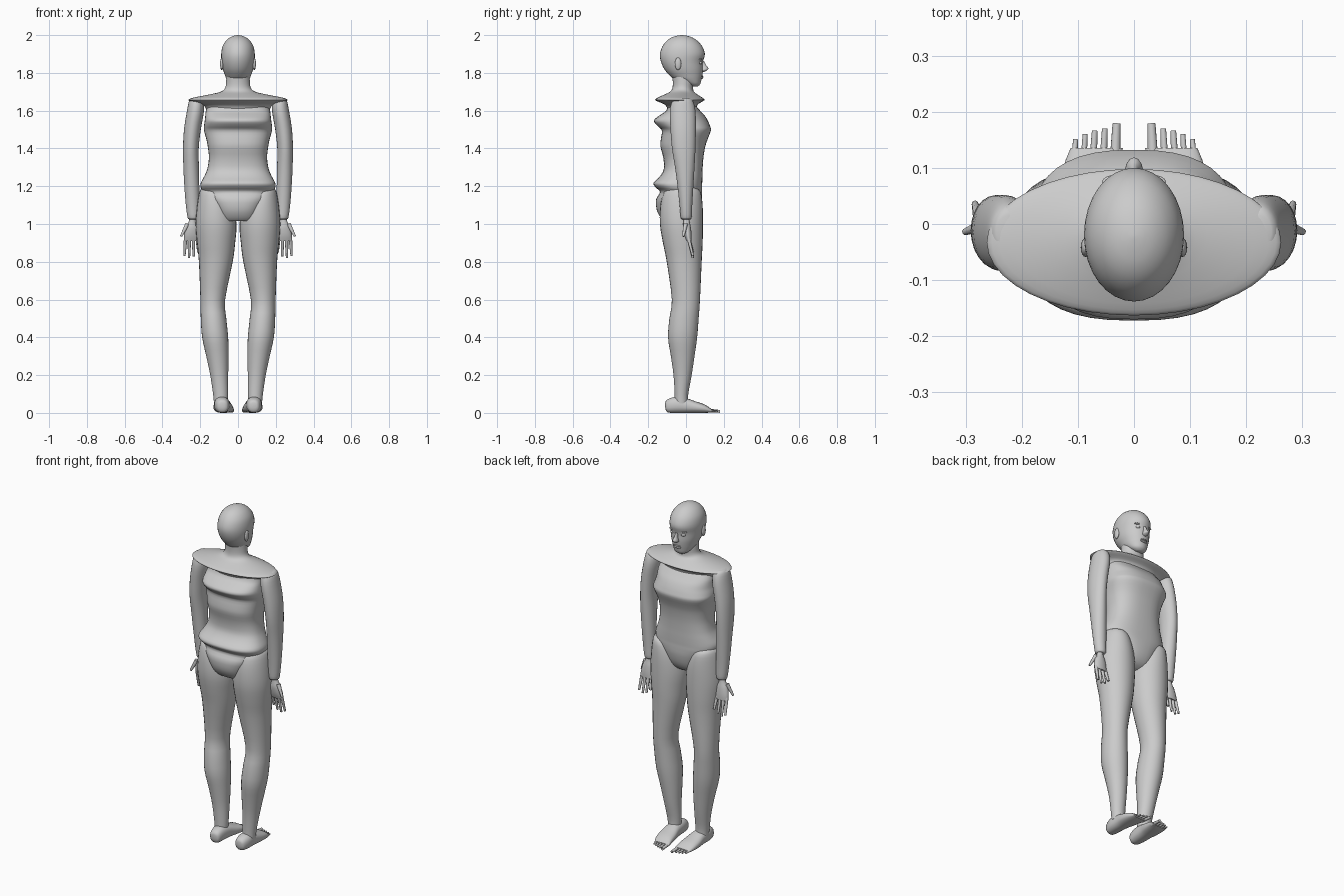
import bpy, bmesh, math
from mathutils import Vector


def finish(name, bm, mirror=False, angle=50):
    bmesh.ops.recalc_face_normals(bm, faces=bm.faces)
    me = bpy.data.meshes.new(name)
    bm.to_mesh(me)
    bm.free()
    ob = bpy.data.objects.new(name, me)
    bpy.context.collection.objects.link(ob)
    bpy.ops.object.select_all(action='DESELECT')
    ob.select_set(True)
    bpy.context.view_layer.objects.active = ob
    bpy.ops.object.shade_smooth_by_angle(angle=math.radians(angle))
    if mirror:
        ob.modifiers.new("mirror", 'MIRROR').use_mirror_merge = False
    return ob


def spline(secs, steps):
    out = []
    for i in range(len(secs) - 1):
        p0, p1 = secs[max(i - 1, 0)], secs[i]
        p2, p3 = secs[i + 1], secs[min(i + 2, len(secs) - 1)]
        for k in range(steps):
            t = k / steps
            out.append([0.5 * (2 * b + (c - a) * t + (2 * a - 5 * b + 4 * c - d) * t * t
                               + (3 * b - a - 3 * c + d) * t ** 3)
                        for a, b, c, d in zip(p0, p1, p2, p3)])
    return out + [secs[-1]]


def loft(name, secs, axis='z', n=24, power=2.0, steps=3, mirror=False):
    """Skin oval rings; section = (position, x0, x1, other0, other1)."""
    bm = bmesh.new()
    rings = []
    for t, x0, x1, b0, b1 in spline(secs, steps):
        ring = []
        for k in range(n):
            a = 2 * math.pi * k / n
            c, s = math.cos(a), math.sin(a)
            u = math.copysign(abs(c) ** (2 / power), c)
            v = math.copysign(abs(s) ** (2 / power), s)
            x = (x0 + x1) / 2 + u * (x1 - x0) / 2
            b = (b0 + b1) / 2 + v * (b1 - b0) / 2
            ring.append(bm.verts.new((x, b, t) if axis == 'z' else (x, t, b)))
        rings.append(ring)
    for r, q in zip(rings, rings[1:]):
        for k in range(n):
            bm.faces.new((r[k], r[(k + 1) % n], q[(k + 1) % n], q[k]))
    bm.faces.new(rings[0])
    bm.faces.new(rings[-1])
    return finish(name, bm, mirror)


def sym(rows):
    return [(z, -w, w, yb, yf) for z, w, yb, yf in rows]


def digit(name, p, q, r0, r1):
    p, q = Vector(p), Vector(q)
    d = q - p
    bm = bmesh.new()
    bmesh.ops.create_cone(bm, cap_ends=True, segments=10, radius1=r0, radius2=r1, depth=d.length)
    bmesh.ops.rotate(bm, verts=bm.verts, matrix=Vector((0, 0, 1)).rotation_difference(d).to_matrix())
    bmesh.ops.translate(bm, verts=bm.verts, vec=(p + q) / 2)
    finish(name, bm, True)


def ball(name, loc, size, mirror=True):
    bm = bmesh.new()
    bmesh.ops.create_uvsphere(bm, u_segments=16, v_segments=10, radius=1)
    bmesh.ops.scale(bm, verts=bm.verts, vec=size)
    bmesh.ops.translate(bm, verts=bm.verts, vec=loc)
    finish(name, bm, mirror)


# head
loft("head", sym([(1.727, .02, .03, .06), (1.74, .042, 0, .075), (1.765, .06, -.06, .082),
                  (1.79, .07, -.09, .087), (1.82, .08, -.115, .09), (1.86, .087, -.133, .09),
                  (1.90, .089, -.138, .1), (1.94, .082, -.125, .086), (1.97, .064, -.102, .06),
                  (1.988, .042, -.075, .032), (1.997, .02, -.046, .003), (2.0, .003, -.025, -.019)]), n=32)

# face details
loft("nose", sym([(1.806, .006, .08, .098), (1.814, .016, .075, .112), (1.824, .014, .075, .119),
                  (1.84, .009, .075, .107), (1.862, .008, .075, .096)]), n=12)
for z, h in ((1.783, .005), (1.774, .006)):
    ball("lip", (0, .081, z), (.022, .011, h), False)
ball("eye", (.034, .074, 1.853), (.014, .012, .008))
ball("brow", (.035, .075, 1.872), (.022, .012, .005))
ball("ear", (.086, -.042, 1.848), (.009, .017, .033))

# neck spreading into the shoulder plate
loft("neck_and_shoulder_plate", sym([(1.80, .06, -.075, .035), (1.755, .063, -.07, .04),
     (1.72, .068, -.072, .038), (1.70, .092, -.085, .042), (1.685, .155, -.115, .062),
     (1.668, .24, -.153, .088), (1.658, .262, -.163, .098), (1.65, .25, -.153, .09),
     (1.63, .185, -.11, .06), (1.60, .165, -.095, .06)]), n=40)

# torso with ridged back
loft("torso", sym([(1.64, .16, -.09, .04), (1.60, .17, -.105, .075), (1.575, .173, -.14, .098),
     (1.548, .176, -.17, .115), (1.52, .18, -.152, .127), (1.495, .18, -.128, .132),
     (1.45, .168, -.133, .115), (1.41, .16, -.135, .102), (1.35, .154, -.12, .092),
     (1.29, .163, -.118, .088), (1.25, .18, -.14, .087), (1.218, .197, -.172, .086),
     (1.195, .198, -.162, .085), (1.17, .185, -.138, .085), (1.13, .155, -.158, .083),
     (1.075, .122, -.155, .07), (1.035, .105, -.135, .045), (1.015, .09, -.115, .01)]),
     n=40, power=2.5)

# legs
loft("leg", [(1.19, .10, .19, -.08, .05), (1.17, .06, .203, -.115, .077), (1.1, .025, .216, -.135, .088),
             (1.0, .008, .224, -.138, .09), (.9, .015, .217, -.122, .088), (.8, .028, .207, -.102, .083),
             (.6, .068, .199, -.075, .074), (.5, .062, .197, -.088, .067), (.4, .052, .19, -.095, .059),
             (.3, .05, .168, -.08, .045), (.2, .052, .147, -.066, .03), (.1, .052, .132, -.06, .012),
             (.05, .055, .127, -.06, .012)], n=28, mirror=True)

# feet
loft("foot", [(-.11, .07, .1, .028, .055), (-.1, .053, .113, .004, .07), (-.06, .045, .125, 0, .084),
              (0, .04, .126, 0, .078), (.05, .03, .13, 0, .061), (.1, .024, .126, 0, .044),
              (.135, .02, .113, .002, .02)], axis='y', power=2.4, mirror=True)
for x, y, r in ((.031, .179, .010), (.052, .17, .007), (.07, .166, .007), (.087, .16, .006), (.104, .151, .006)):
    digit("toe", (x + .003, .11, .014), (x, y, .008), r, r * .75)

# arms
loft("arm", [(1.668, .205, .245, -.04, .015), (1.655, .185, .258, -.07, .035), (1.6, .18, .27, -.085, .05),
             (1.5, .197, .286, -.082, .052), (1.4, .208, .291, -.074, .05), (1.3, .207, .289, -.058, .045),
             (1.2, .205, .284, -.045, .039), (1.1, .204, .276, -.034, .033), (1.035, .206, .267, -.028, .03),
             (1.025, .216, .258, -.02, .022)], mirror=True)

# hands
loft("hand", [(1.04, .224, .254, -.012, .016), (1.01, .222, .262, -.014, .02), (.98, .21, .277, -.016, .026),
              (.94, .206, .286, -.009, .03), (.91, .208, .285, .002, .03)], n=16, mirror=True)
for x, z in ((.216, .85), (.236, .828), (.257, .82), (.277, .832)):
    digit("finger", (x, .012, .93), (x + (x - .245) * .2, .036, z), .010, .006)
digit("thumb", (.268, -.002, 1.0), (.301, -.014, .935), .012, .006)
